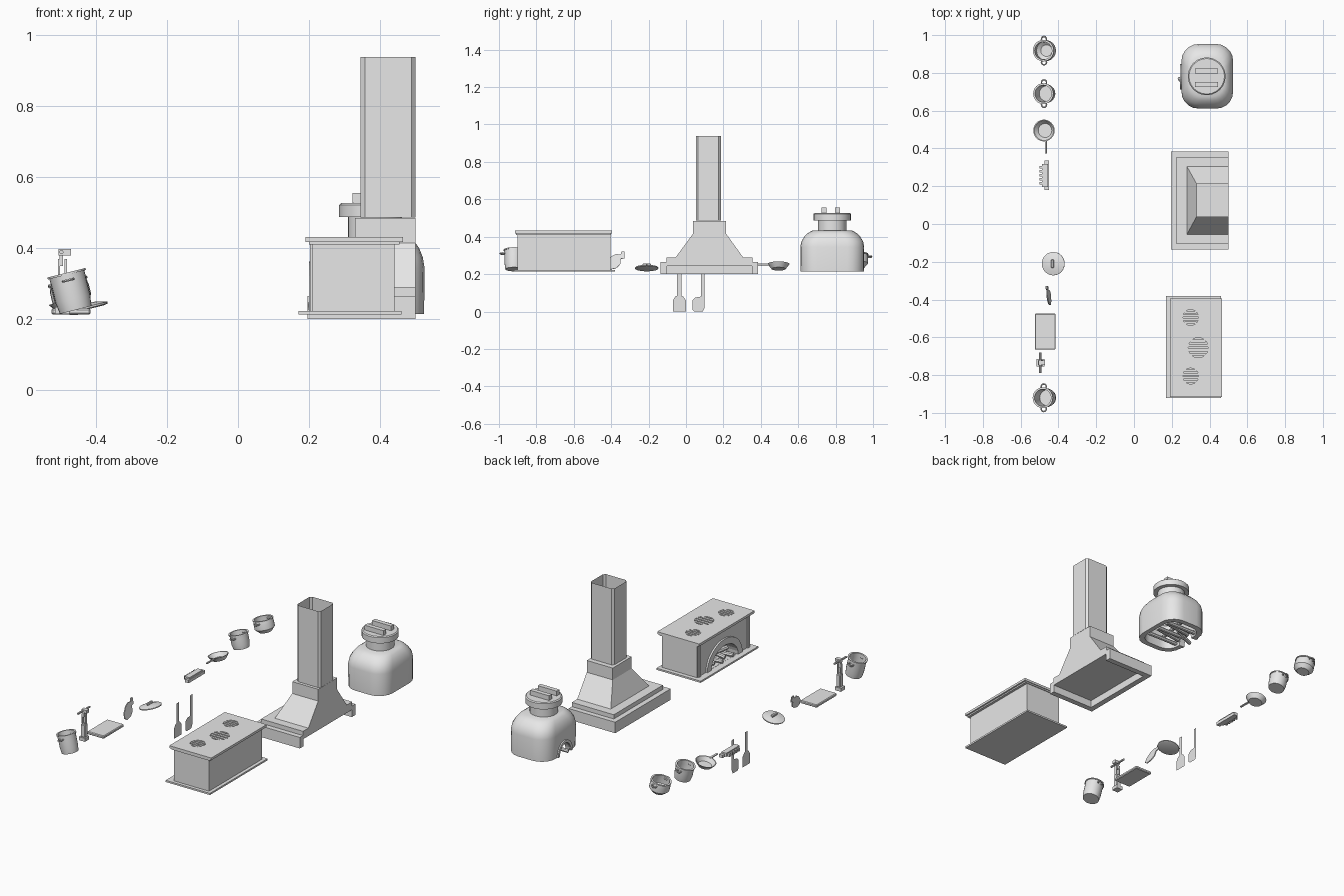
import bpy, bmesh, math
from mathutils import Matrix, Vector

old = bpy.data.objects.get("Cube")
if old:
    bpy.data.objects.remove(old, do_unlink=True)

grey = bpy.data.materials.new("plain_grey")
grey.use_nodes = True
grey.diffuse_color = (0.8, 0.8, 0.8, 1)
grey.node_tree.nodes["Principled BSDF"].inputs["Base Color"].default_value = (0.8, 0.8, 0.8, 1)
TILT = math.radians(-14)


def finish(name, bm, smooth=False, fix=True):
    if fix:
        bmesh.ops.recalc_face_normals(bm, faces=bm.faces)
    me = bpy.data.meshes.new(name)
    bm.to_mesh(me)
    bm.free()
    me.materials.append(grey)
    ob = bpy.data.objects.new(name, me)
    bpy.context.collection.objects.link(ob)
    if smooth:
        bpy.ops.object.select_all(action='DESELECT')
        bpy.context.view_layer.objects.active = ob
        ob.select_set(True)
        bpy.ops.object.shade_smooth_by_angle(angle=math.radians(35))
    return ob


def box(name, x0, x1, y0, y1, z0, z1, bevel=0):
    bm = bmesh.new()
    size = Matrix.Diagonal((x1 - x0, y1 - y0, z1 - z0, 1))
    mid = Matrix.Translation(((x0 + x1) / 2, (y0 + y1) / 2, (z0 + z1) / 2))
    bmesh.ops.create_cube(bm, size=1, matrix=mid @ size)
    if bevel:
        bmesh.ops.bevel(bm, geom=bm.edges[:], offset=bevel, segments=1, affect='EDGES')
    return finish(name, bm)


def loft(name, rings, start=True, end=True, smooth=False):
    bm = bmesh.new()
    vs = [[bm.verts.new(p) for p in r] for r in rings]
    for a, b in zip(vs, vs[1:]):
        for i in range(len(a)):
            j = (i + 1) % len(a)
            bm.faces.new((a[i], a[j], b[j], b[i]))
    if start:
        bm.faces.new(vs[0][::-1])
    if end:
        bm.faces.new(vs[-1])
    return finish(name, bm, smooth)


def prism(name, outline, x0, x1):
    """Outline in y,z pushed along x."""
    return loft(name, [[(x, y, z) for y, z in outline] for x in (x0, x1)])


def circle(r, z, n=24, cx=0, cy=0):
    return [(cx + r * math.cos(i * math.tau / n), cy + r * math.sin(i * math.tau / n), z) for i in range(n)]


def lathe(name, profile, cx=0, cy=0, n=24):
    return loft(name, [circle(r, z, n, cx, cy) for r, z in profile], smooth=True)


def arc(cy, cz, ry, rz, n=16):
    return [(cy + ry * math.cos(i * math.pi / n), cz + rz * math.sin(i * math.pi / n)) for i in range(n + 1)]


def arch_band(name, cy, cz, outer, inner, x0, x1):
    return prism(name, arc(cy, cz, *outer) + arc(cy, cz, *inner)[::-1], x0, x1)


def cut(ob, cutter):
    m = ob.modifiers.new("cut", 'BOOLEAN')
    m.object = cutter
    m.solver = 'EXACT'
    cutter.hide_render = True
    cutter.hide_set(True)


def log(name, a, b, r):
    a, b = Vector(a), Vector(b)
    bm = bmesh.new()
    m = Matrix.Translation((a + b) / 2) @ (b - a).to_track_quat('Z', 'Y').to_matrix().to_4x4()
    bmesh.ops.create_cone(bm, cap_ends=True, segments=8, radius1=r, radius2=r, depth=(b - a).length, matrix=m)
    return finish(name, bm, True)


def place(parts, x, y, z, tilt=TILT):
    for p in parts:
        p.matrix_world = Matrix.Translation((x, y, z)) @ Matrix.Rotation(tilt, 4, 'Y') @ p.matrix_world


# Stove: base plate, body, counter, arched firebox
box("stove_base", .17, .46, -.92, -.38, .213, .223)
body = box("stove_body", .21, .44, -.90, -.405, .223, .415)
cut(body, prism("firebox_cutter", arc(-.65, .224, .125, .1), .15, .38))
arch_band("firebox_arch", -.65, .224, (.165, .138), (.125, .1), .2, .212)
for y in (-.89, -.43):
    box("stove_pilaster", .203, .212, y, y + .02, .223, .415)
for i in range(4):
    y = -.73 + i * .05
    log("firebox_log", (.2 + i % 2 * .02, y, .237), (.34, y + .03, .24 + i % 2 * .03), .013)
log("firebox_cross_log", (.25, -.74, .265), (.28, -.57, .262), .013)
box("counter_lip", .2, .455, -.91, -.4, .41, .418)
counter = box("counter", .19, .465, -.915, -.395, .418, .432)

# Round slotted burners
for x, y, r in ((.3, -.495, .042), (.34, -.655, .053), (.3, -.805, .042)):
    cut(counter, lathe("burner_cutter", [(r, .42), (r, .45)], x, y))
    for k in (-.66, -.22, .22, .66):
        half = r * math.sqrt(1 - k * k)
        box("burner_slat", x - half, x + half, y + k * r - r * .14, y + k * r + r * .14, .419, .431)

# Extractor hood: U-shaped rail, stepped canopy, open chimney


def rect(x0, y0, y1, z):
    return [(x0, y0, z), (.5, y0, z), (.5, y1, z), (x0, y1, z)]


box("hood_rail_front", .195, .228, -.135, .385, .2, .265)
for y in (-.135, .352):
    box("hood_rail_side", .195, .5, y, y + .033, .2, .265)
loft("hood_canopy", [rect(.225, -.105, .355, .243), rect(.225, -.105, .355, .29), rect(.28, -.055, .305, .29),
                     rect(.33, .037, .215, .415), rect(.33, .037, .215, .485)])


def flue(z):
    c, x0, x1, y0, y1 = .012, .345, .5, .053, .187
    return [(x0 + c, y0, z), (x1 - c, y0, z), (x1, y0 + c, z), (x1, y1 - c, z),
            (x1 - c, y1, z), (x0 + c, y1, z), (x0, y1 - c, z), (x0, y0 + c, z)]


loft("chimney", [flue(.486), flue(.938)], end=False)


# Domed oven: hollow shell with arched mouth
def rounded(hx, hy, z, r, n=5):
    pts = []
    for q, (sx, sy) in enumerate(((1, 1), (-1, 1), (-1, -1), (1, -1))):
        for i in range(n + 1):
            a = (q + i / n) * math.pi / 2
            pts.append((.388 + sx * (hx - r) + r * math.cos(a), .782 + sy * (hy - r) + r * math.sin(a), z))
    return pts


shell = [(.08, .11, .4, .05), (.108, .14, .36, .07), (.108, .14, .215, .07), (.136, .17, .215, .09),
         (.137, .171, .345, .09), (.132, .165, .375, .088), (.122, .15, .4, .085),
         (.108, .13, .42, .08), (.09, .108, .432, .07)]
oven = loft("oven_shell", [rounded(*s) for s in shell], smooth=True)
cut(oven, prism("oven_mouth_cutter", arc(.78, .205, .052, .075), .2, .34))
arch_band("oven_mouth_arch", .78, .216, (.068, .08), (.052, .064), .244, .265)
for i in range(5):
    y = .70 + i * .04
    log("oven_log", (.275 + i % 2 * .02, y, .235), (.47, y + (.02 if i % 2 else -.01), .24), .011)
log("oven_log_front", (.235, .765, .228), (.35, .8, .25), .011)
log("oven_cross_log", (.36, .68, .258), (.39, .88, .258), .011)
lathe("oven_neck", [(.076, .43), (.076, .49)], .385, .782)
lathe("oven_lid", [(.1, .488), (.1, .522), (.094, .527)], .385, .782)
for y in (.738, .81):
    box("oven_lid_bar", .322, .446, y - .013, y + .013, .525, .555)


# Cookware, leaning a little
def ring_handle(y, z):
    bm = bmesh.new()
    grid = []
    for i in range(12):
        a = i * math.tau / 12
        for j in range(6):
            b = j * math.tau / 6
            d = .014 + .004 * math.cos(b)
            grid.append(bm.verts.new((d * math.cos(a), y + d * math.sin(a), z + .004 * math.sin(b))))
    for i in range(12):
        for j in range(6):
            k, m = (i + 1) % 12, (j + 1) % 6
            bm.faces.new([grid[p * 6 + q] for p, q in ((i, j), (k, j), (k, m), (i, m))])
    return finish("pot_handle", bm, True)


def pot(name, x, y, z, h, base, belly, rim):
    wall = [(base, 0), (belly, h * .3), (belly, h * .7), (rim, h - .006), (rim + .004, h - .006), (rim + .004, h),
            (rim - .006, h), (belly - .006, h * .7), (belly - .006, h * .3), (base - .004, .006)]
    parts = [lathe(name, wall)] + [ring_handle(s * (rim + .008), h * .8) for s in (1, -1)]
    place(parts, x, y, z)


pot("round_pot", -.462, .918, .235, .075, .035, .056, .053)
pot("short_pot", -.46, .69, .228, .085, .045, .05, .051)
pot("tall_pot", -.457, -.92, .226, .108, .046, .05, .051)

pan = lathe("frying_pan", [(.038, 0), (.056, .024), (.058, .027), (.053, .027), (.037, .004)])
grip = box("pan_handle", .004, .014, -.122, -.05, .018, .025)
place([pan, grip], -.47, .495, .228)

lid = lathe("pot_lid", [(.05, 0), (.062, .003), (.062, .008), (.04, .014), (.015, .018)])
knob = box("lid_knob", -.007, .007, -.022, .022, .016, .03, .003)
place([lid, knob], -.426, -.21, .227)

# Chopping board, toothed rack and cleaver
box("chopping_board", -.525, -.415, -.665, -.475, .213, .23, .004)
box("rack_bar", -.475, -.45, .18, .335, .212, .23)
box("rack_shelf", -.487, -.455, .195, .318, .216, .238)
for i in range(5):
    box("rack_tooth", -.5, -.485, .21 + i * .021, .222 + i * .021, .214, .232)
cleaver = [(-.43, .235), (-.41, .222), (-.375, .23), (-.352, .25), (-.348, .282), (-.33, .285), (-.328, .322),
           (-.345, .322), (-.35, .305), (-.375, .308), (-.4, .295), (-.425, .265)]
blade = loft("cleaver", [[(x, y, z - .27) for y, z in cleaver] for x in (-.003, .003)])
place([blade], -.452, 0, .27)

# Grinder: block, fork and cross handle
box("grinder_foot", -.515, -.475, -.755, -.715, .215, .235)
box("grinder_block", -.507, -.48, -.75, -.72, .235, .31, .003)
for x in (-.507, -.488):
    box("grinder_prong", x, x + .006, -.742, -.728, .31, .37)
box("grinder_neck", -.502, -.492, -.742, -.728, .35, .385)
box("grinder_head", -.505, -.47, -.747, -.723, .38, .398)
log("grinder_bar", (-.497, -.79, .389), (-.497, -.68, .389), .006)


# Paper-thin spatulas hanging upright
def sheet(name, outline):
    bm = bmesh.new()
    bm.faces.new([bm.verts.new((-.37, y, z)) for y, z in outline])
    finish(name, bm, fix=False)


sheet("spatula_wide", [(-.07, 0), (0, 0), (0, .06), (-.015, .08), (-.025, .085), (-.025, .2),
                       (-.047, .2), (-.047, .085), (-.057, .08), (-.07, .06)])
sheet("spatula_slanted", [(.035, .01), (.045, 0), (.09, 0), (.1, .02), (.1, .2),
                          (.08, .2), (.08, .08), (.05, .075), (.035, .06)])
